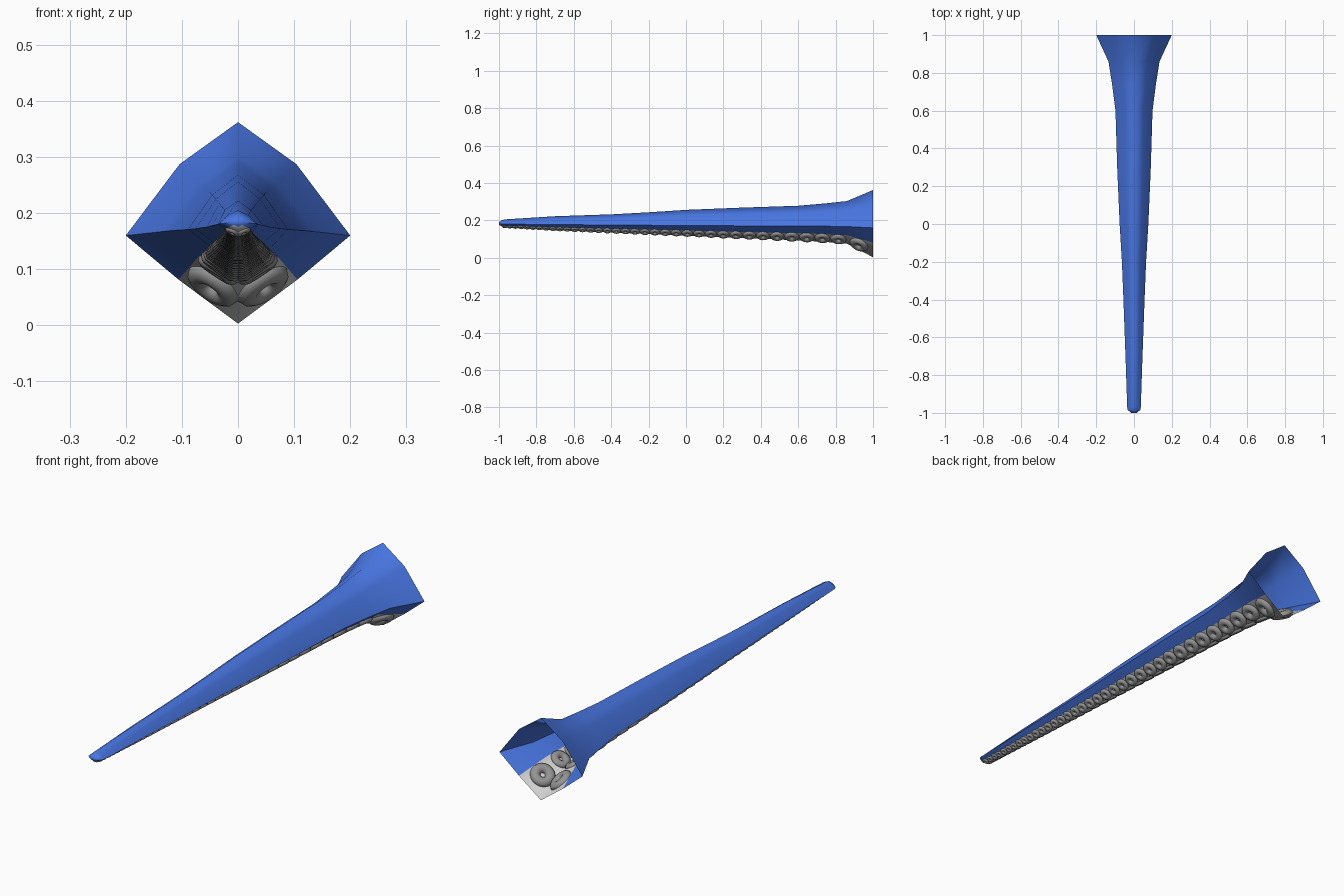
import bpy, bmesh, math
from mathutils import Vector, Matrix

if "Cube" in bpy.data.objects:
    bpy.data.objects.remove(bpy.data.objects["Cube"])


def material(name, color):
    m = bpy.data.materials.new(name)
    m.use_nodes = True
    m.diffuse_color = (*color, 1)
    m.node_tree.nodes["Principled BSDF"].inputs["Base Color"].default_value = (*color, 1)
    return m


blue = material("skin blue", (0.065, 0.18, 0.76))
pale = material("underside pale grey", (0.64, 0.64, 0.64))
grey = material("sucker grey", (0.30, 0.30, 0.30))

# Stations along the arm: y, half width, top z, side z, bottom z
STATIONS = [
    (1.00, 0.200, 0.362, 0.160, 0.003),
    (0.86, 0.135, 0.303, 0.167, 0.075),
    (0.74, 0.116, 0.290, 0.169, 0.085),
    (0.60, 0.098, 0.278, 0.170, 0.093),
    (0.30, 0.089, 0.268, 0.171, 0.106),
    (0.00, 0.076, 0.256, 0.172, 0.119),
    (-0.20, 0.064, 0.243, 0.174, 0.127),
    (-0.40, 0.056, 0.232, 0.175, 0.135),
    (-0.70, 0.045, 0.222, 0.178, 0.147),
    (-0.97, 0.036, 0.205, 0.180, 0.162),
    (-0.985, 0.033, 0.201, 0.181, 0.167),
    (-1.00, 0.014, 0.190, 0.183, 0.175),
]


def section(s):
    """Eight-sided cross-section, starting at the bottom ridge."""
    y, w, top, side, low = s
    half = [(0, low), (0.53 * w, (side + low) / 2), (w, side),
            (0.52 * w, side + 0.63 * (top - side)), (0, top)]
    ring = half + [(-x, z) for x, z in reversed(half[1:4])]
    return [Vector((x, y, z)) for x, z in ring]


def station_at(y):
    for a, b in zip(STATIONS, STATIONS[1:]):
        if b[0] <= y <= a[0]:
            t = (a[0] - y) / (a[0] - b[0])
            return tuple(p + (q - p) * t for p, q in zip(a, b))
    return STATIONS[-1]


def finish(bm, name, mats, angle):
    mesh = bpy.data.meshes.new(name)
    bm.to_mesh(mesh)
    bm.free()
    for m in mats:
        mesh.materials.append(m)
    ob = bpy.data.objects.new(name, mesh)
    bpy.context.collection.objects.link(ob)
    bpy.ops.object.select_all(action="DESELECT")
    ob.select_set(True)
    bpy.context.view_layer.objects.active = ob
    bpy.ops.object.shade_smooth_by_angle(angle=math.radians(angle))
    return ob


# Arm skin: lofted shell, open at the wide end, pale along the two lowest sides
bm = bmesh.new()
rings = [[bm.verts.new(p) for p in section(s)] for s in STATIONS]
for a, b in zip(rings, rings[1:]):
    for i in range(8):
        j = (i + 1) % 8
        f = bm.faces.new((a[i], a[j], b[j], b[i]))
        f.material_index = 1 if i in (0, 7) else 0
bm.faces.new(rings[-1])
bmesh.ops.recalc_face_normals(bm, faces=bm.faces)
finish(bm, "arm_skin", [blue, pale], 80)


def add_ring(bm, frame, major, minor, squash, n=20, m=10):
    """Flattened torus placed by a matrix."""
    grid = []
    for i in range(n):
        u = math.tau * i / n
        row = []
        for k in range(m):
            v = math.tau * k / m
            r = major + minor * math.cos(v)
            p = Vector((r * math.cos(u), r * math.sin(u), squash * minor * math.sin(v)))
            row.append(bm.verts.new(frame @ p))
        grid.append(row)
    for i in range(n):
        for k in range(m):
            a, b = grid[i], grid[(i + 1) % n]
            bm.faces.new((a[k], b[k], b[(k + 1) % m], a[(k + 1) % m]))


def underside_frame(y):
    """Centre and axes of the left lower side at this station."""
    mid = lambda v: sum(section(station_at(v))[:2], Vector()) / 2
    low, edge = section(station_at(y))[:2]
    across = (edge - low).normalized()
    along = (mid(y + 0.03) - mid(y - 0.03)).normalized()
    normal = across.cross(along).normalized()
    along = normal.cross(across)
    frame = Matrix((across, along, normal)).transposed().to_4x4()
    frame.translation = mid(y)
    return frame


# Suckers: shrinking rings along the lower side, mirrored to the other side
bm = bmesh.new()
add_ring(bm, underside_frame(0.925), 0.031, 0.021, 0.85)
y = 0.815
while y > -0.975:
    size = 0.028 + 0.058 * (y + 0.97) / 1.78
    add_ring(bm, underside_frame(y), 0.29 * size, 0.2 * size, 0.85)
    y -= size
bmesh.ops.recalc_face_normals(bm, faces=bm.faces)
suckers = finish(bm, "suckers", [grey], 60)
mirror = suckers.modifiers.new("Mirror", "MIRROR")
mirror.use_axis = (True, False, False)
